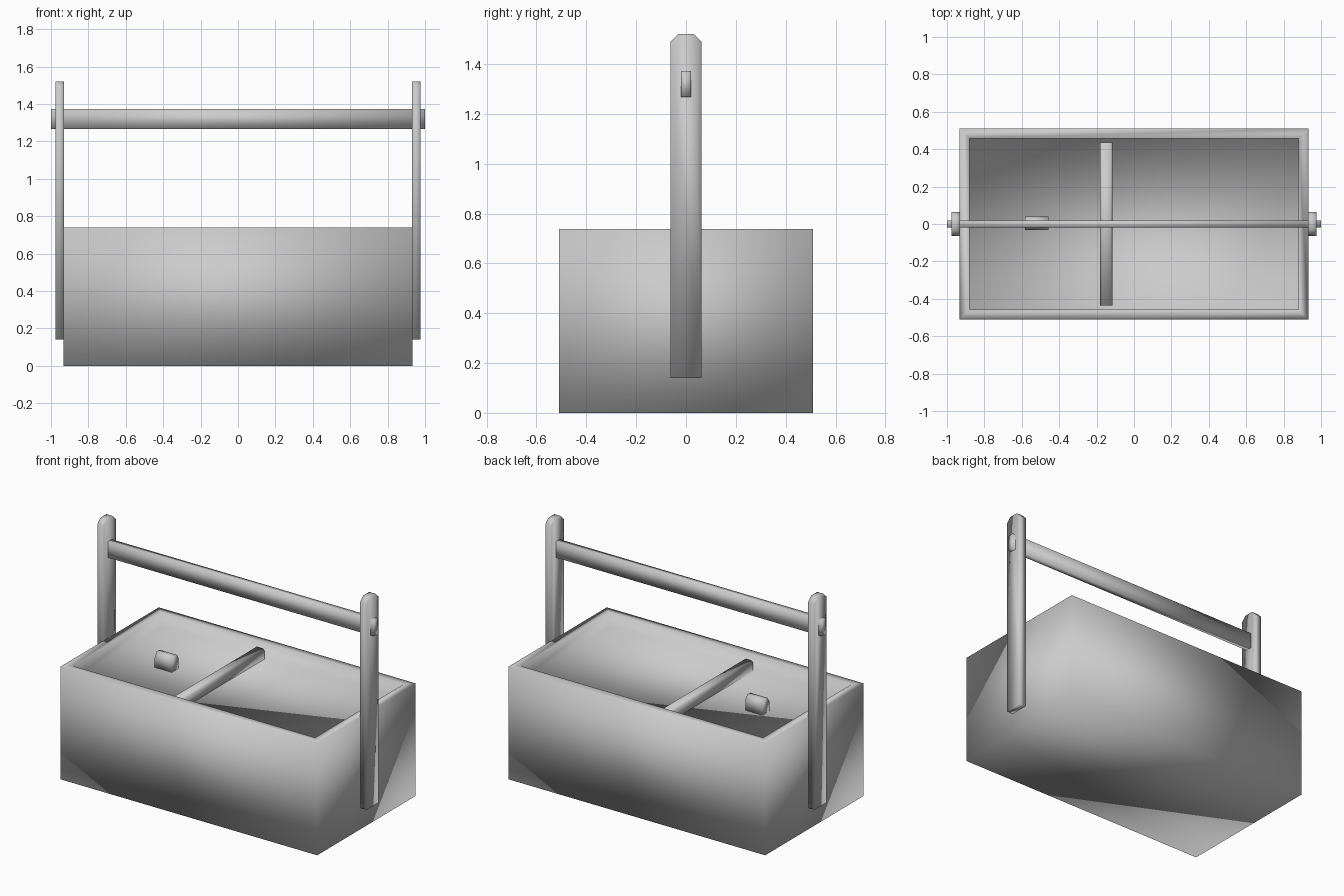
import bpy, bmesh
from mathutils import Vector

if "Cube" in bpy.data.objects:
    bpy.data.objects.remove(bpy.data.objects["Cube"])


def finish(name, bm):
    bmesh.ops.recalc_face_normals(bm, faces=bm.faces)
    mesh = bpy.data.meshes.new(name)
    bm.to_mesh(mesh)
    bm.free()
    for p in mesh.polygons:
        p.use_smooth = True
    obj = bpy.data.objects.new(name, mesh)
    bpy.context.collection.objects.link(obj)
    return obj


def box_mesh(x0, x1, y0, y1, z0, z1):
    bm = bmesh.new()
    bmesh.ops.create_cube(bm, size=1)
    for v in bm.verts:
        v.co = Vector((x1 if v.co.x > 0 else x0,
                       y1 if v.co.y > 0 else y0,
                       z1 if v.co.z > 0 else z0))
    return bm


def prism(name, profile, vec):
    """Extrude a closed profile of 3D points along vec."""
    bm = bmesh.new()
    face = bm.faces.new([bm.verts.new(p) for p in profile])
    out = bmesh.ops.extrude_face_region(bm, geom=[face], use_keep_orig=True)
    for g in out["geom"]:
        if isinstance(g, bmesh.types.BMVert):
            g.co += Vector(vec)
    return finish(name, bm)


def chamfered(half, z0, z1, c_side, c_top):
    """Upright rectangle with its two top corners cut: (offset, z) pairs."""
    return [(-half, z0), (half, z0), (half, z1 - c_top), (half - c_side, z1),
            (-half + c_side, z1), (-half, z1 - c_top)]


# Box body: the top is inset for the rim and pushed down to a shallow tray
bm = box_mesh(-0.932, 0.932, -0.51, 0.51, 0, 0.738)
top = max(bm.faces, key=lambda f: f.calc_center_median().z)
bmesh.ops.inset_region(bm, faces=[top], thickness=0.074)
bmesh.ops.translate(bm, verts=top.verts, vec=(0, 0, 0))
inner = bmesh.ops.extrude_face_region(bm, geom=[top])
bmesh.ops.translate(bm, vec=(0, 0, -0.093),
                    verts=[g for g in inner["geom"] if isinstance(g, bmesh.types.BMVert)])
if top.is_valid:
    bmesh.ops.delete(bm, geom=[top], context='FACES_ONLY')
finish("box_body", bm)

# Divider bar and small lid knob on the tray surface
prism("divider_bar",
      [(x - 0.148, -0.436, z) for x, z in chamfered(0.034, 0.64, 0.712, 0.012, 0.012)],
      (0, 0.872, 0))
prism("lid_knob",
      [(-0.582, y + 0.004, z) for y, z in chamfered(0.036, 0.64, 0.74, 0.02, 0.03)],
      (0.124, 0, 0))

# Two side posts with cut top corners
for side, x in (("left", -0.977), ("right", 0.93)):
    prism(side + "_post",
          [(x, y, z) for y, z in chamfered(0.063, 0.14, 1.52, 0.031, 0.031)],
          (0.047, 0, 0))

# Handle slat through both posts
finish("handle", box_mesh(-1, 1, -0.02, 0.02, 1.267, 1.372))
